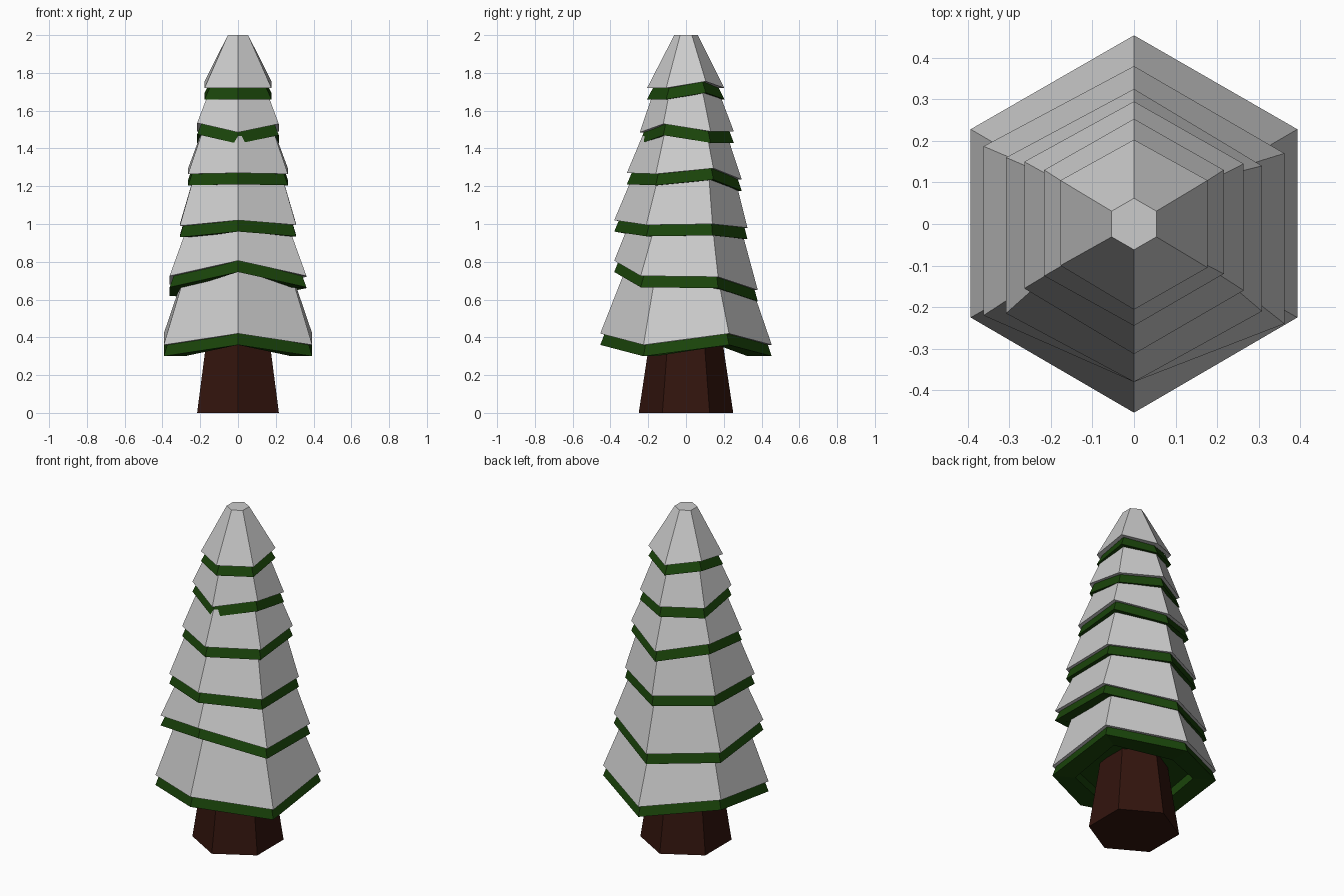
import bpy
import bmesh
from math import sin, cos, pi

if "Cube" in bpy.data.objects:
    bpy.data.objects.remove(bpy.data.objects["Cube"])


def material(name, color):
    m = bpy.data.materials.new(name)
    m.diffuse_color = (*color, 1)
    m.use_nodes = True
    m.node_tree.nodes["Principled BSDF"].inputs["Base Color"].default_value = m.diffuse_color
    return m


green = material("needles", (0.010, 0.058, 0.003))
brown = material("bark", (0.032, 0.007, 0.004))


def hexagon(r, z):
    # corners: front, front right, back right, back, back left, front left
    return [(r * cos(-pi / 2 + i * pi / 3), r * sin(-pi / 2 + i * pi / 3), z) for i in range(6)]


def loft(name, rings, mat=None, cap_start=True, cap_end=True):
    # Join hexagonal rings from the underside up to the top
    bm = bmesh.new()
    loops = [[bm.verts.new(p) for p in ring] for ring in rings]
    for low, high in zip(loops, loops[1:]):
        for i in range(6):
            j = (i + 1) % 6
            bm.faces.new((low[i], low[j], high[j], high[i]))
    if cap_start:
        bm.faces.new(loops[0][::-1])
    if cap_end:
        bm.faces.new(loops[-1])
    me = bpy.data.meshes.new(name)
    bm.to_mesh(me)
    bm.free()
    ob = bpy.data.objects.new(name, me)
    bpy.context.collection.objects.link(ob)
    if mat:
        me.materials.append(mat)
    return ob


def shifted(ring, scale=1.0, dz=0.0):
    return [(x * scale, y * scale, z + dz) for x, y, z in ring]


# Trunk
loft("trunk", [hexagon(0.25, 0), hexagon(0.187, 0.42)], brown)

# Tiers: half width, uneven rim (y, z) per corner, top radius, top height
tiers = [
    (0.393, [(-.454, .42), (-.225, .36), (.228, .42), (.454, .36), (.228, .42), (-.225, .36)], .285, .85),
    (0.362, [(-.38, .806), (-.24, .725), (.17, .72), (.38, .65), (.187, .68), (-.22, .725)], .25, 1.13),
    (0.308, [(-.38, 1.02), (-.21, .995), (.14, 1.0), (.325, .98), (.16, 1.0), (-.215, .99)], .22, 1.4),
    (0.264, [(-.313, 1.27), (-.16, 1.265), (.145, 1.295), (.295, 1.235), (.15, 1.295), (-.155, 1.265)], .175, 1.6),
    (0.216, [(-.245, 1.485), (-.12, 1.53), (.13, 1.49), (.253, 1.49), (.13, 1.49), (-.125, 1.535)], .155, 1.75),
    (0.177, [(-.206, 1.72), (-.105, 1.72), (.105, 1.755), (.203, 1.72), (.105, 1.755), (-.1, 1.72)], .062, 2.0),
]
side = [0, 1, 1, 0, -1, -1]
for n, (w, corners, r, z_top) in enumerate(tiers, 1):
    rim = [(s * w, y, z) for s, (y, z) in zip(side, corners)]
    top = hexagon(r, z_top)
    last = n == len(tiers)
    # Snow cover with a narrow underside
    loft(f"snow_{n}", [shifted(rim, 0.85), rim, top], cap_start=False, cap_end=last)
    # Branches: the same shape lower down, with a recessed underside
    loft(f"branches_{n}", [shifted(rim, 0.72, -0.005), shifted(rim, 0.72, -0.06),
                           shifted(rim, 1, -0.06), shifted(top, 1, -0.06)],
         green, cap_start=True, cap_end=last)
